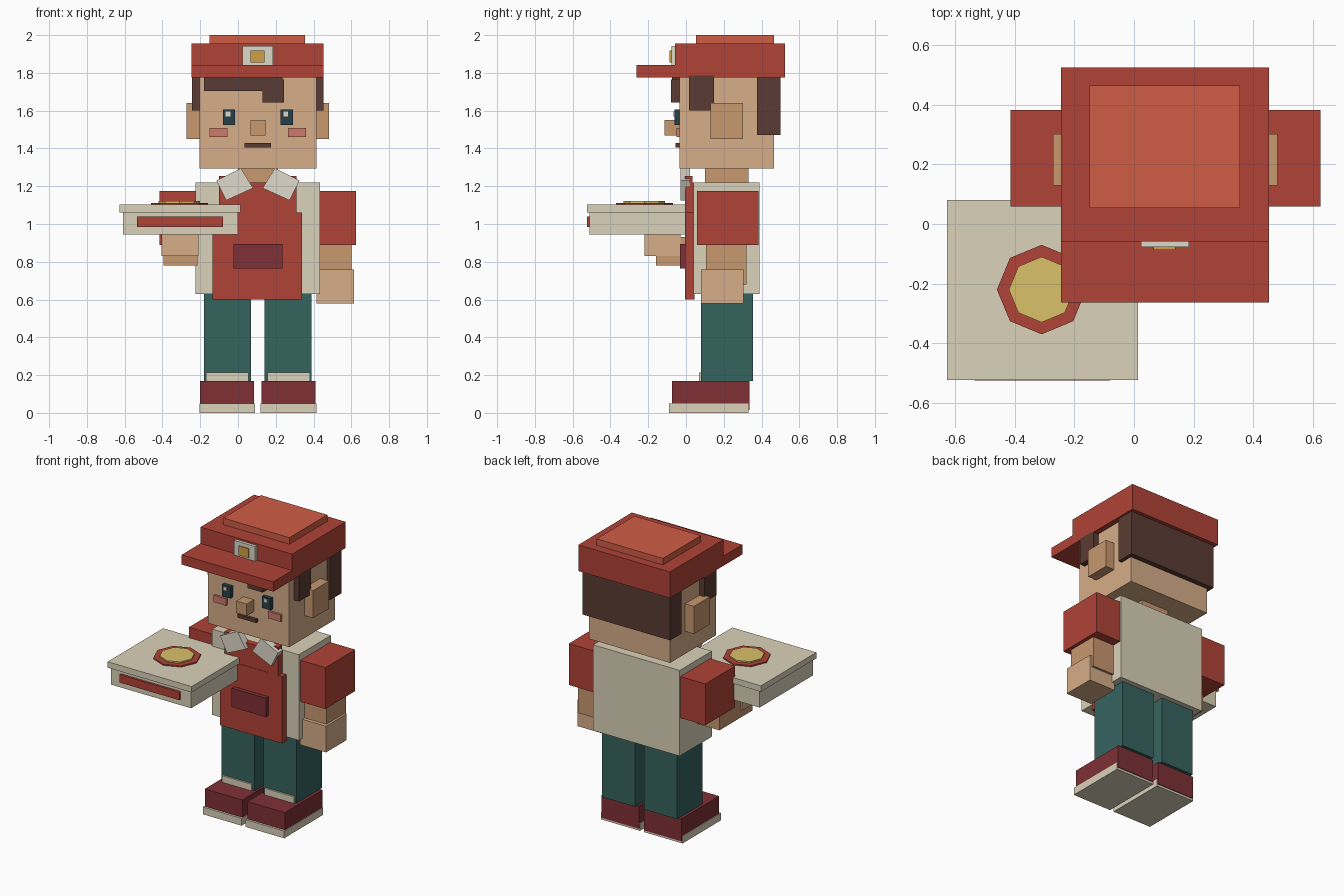
import bpy, bmesh

if "Cube" in bpy.data.objects:
    bpy.data.objects.remove(bpy.data.objects["Cube"])

CX = 0.105  # mirror plane of the body


def srgb(h):
    c = [int(h[i:i + 2], 16) / 255 for i in (0, 2, 4)]
    return [v / 12.92 if v <= 0.04045 else ((v + 0.055) / 1.055) ** 2.4 for v in c] + [1]


def mat(name, h):
    m = bpy.data.materials.new(name)
    m.diffuse_color = srgb(h)
    m.use_nodes = True
    m.node_tree.nodes["Principled BSDF"].inputs["Base Color"].default_value = m.diffuse_color
    return m


RED = mat("red", "B04237")
LIGHT_RED = mat("light_red", "CF5C46")
DARK_RED = mat("dark_red", "7F3035")
CREAM = mat("cream", "DBD2BA")
WHITE = mat("white", "E0DACB")
SKIN = mat("skin", "D7AE89")
SKIN2 = mat("skin_shade", "C8986F")
HAIR = mat("hair", "5B3B33")
TEAL = mat("teal", "35635F")
DARK = mat("dark", "27404A")
BLUSH = mat("blush", "CC7A6A")
GOLD = mat("gold", "D0A043")
CHEESE = mat("cheese", "DBC16B")


def finish(name, bm, m):
    bmesh.ops.recalc_face_normals(bm, faces=bm.faces)
    me = bpy.data.meshes.new(name)
    bm.to_mesh(me)
    bm.free()
    me.materials.append(m)
    ob = bpy.data.objects.new(name, me)
    bpy.context.collection.objects.link(ob)
    return ob


def prism(name, pts, y0, y1, m):
    """Extrude an x-z outline from y0 to y1."""
    bm = bmesh.new()
    f = bm.faces.new([bm.verts.new((x, y0, z)) for x, z in pts])
    g = bmesh.ops.extrude_face_region(bm, geom=[f])["geom"]
    bmesh.ops.translate(bm, vec=(0, y1 - y0, 0),
                        verts=[v for v in g if isinstance(v, bmesh.types.BMVert)])
    return finish(name, bm, m)


def box(name, x0, x1, y0, y1, z0, z1, m):
    return prism(name, [(x0, z0), (x1, z0), (x1, z1), (x0, z1)], y0, y1, m)


def pair(name, x0, x1, y0, y1, z0, z1, m):
    box(name + "_left", x0, x1, y0, y1, z0, z1, m)
    box(name + "_right", 2 * CX - x1, 2 * CX - x0, y0, y1, z0, z1, m)


def octagon(name, x, y, r, z0, z1, m):
    bm = bmesh.new()
    bmesh.ops.create_cone(bm, cap_ends=True, segments=8, radius1=r, radius2=r, depth=z1 - z0)
    bmesh.ops.translate(bm, vec=(x, y, (z0 + z1) / 2), verts=bm.verts)
    return finish(name, bm, m)


# Shoes and legs
pair("sole", 0.12, 0.415, -0.09, 0.33, 0, 0.05, CREAM)
pair("shoe", 0.125, 0.41, -0.075, 0.335, 0.015, 0.17, DARK_RED)
pair("leg", 0.14, 0.39, 0.08, 0.355, 0.17, 0.635, TEAL)
pair("trouser_cuff", 0.155, 0.38, 0.068, 0.09, 0.17, 0.215, CREAM)

# Torso, apron and collar
box("torso", -0.225, 0.435, 0.04, 0.39, 0.63, 1.22, CREAM)
box("apron_skirt", -0.135, 0.34, -0.005, 0.045, 0.60, 1.06, RED)
box("apron_bib", -0.10, 0.31, -0.002, 0.042, 1.06, 1.22, RED)
pair("apron_strap", 0.235, 0.31, -0.005, 0.035, 1.06, 1.255, RED)
box("apron_pocket", -0.025, 0.235, -0.033, 0, 0.765, 0.895, DARK_RED)
collar = [(-0.115, 1.23), (0.015, 1.295), (0.08, 1.19), (-0.063, 1.125)]
prism("collar_left", collar, -0.03, 0.022, WHITE)
prism("collar_right", [(2 * CX - x, z) for x, z in collar], -0.03, 0.022, WHITE)
box("neck", 0.0, 0.21, 0.10, 0.33, 1.20, 1.31, SKIN2)

# Arms: one hanging, one carrying
pair("sleeve", 0.43, 0.625, 0.058, 0.383, 0.89, 1.175, RED)
box("hanging_forearm", 0.43, 0.60, 0.105, 0.32, 0.68, 0.90, SKIN2)
box("hanging_hand", 0.415, 0.615, 0.08, 0.305, 0.58, 0.76, SKIN)
box("carrying_forearm", -0.395, -0.215, -0.16, 0.20, 0.78, 0.93, SKIN2)
box("carrying_hand", -0.405, -0.21, -0.22, -0.03, 0.83, 0.947, SKIN)

# Pizza box
box("box_base", -0.61, 0.0, -0.51, 0.07, 0.945, 1.065, CREAM)
box("box_lid", -0.627, 0.013, -0.523, 0.08, 1.062, 1.103, CREAM)
box("box_label", -0.535, -0.08, -0.525, -0.505, 0.985, 1.04, RED)
octagon("lid_disc", -0.31, -0.22, 0.15, 1.10, 1.112, RED)
octagon("lid_disc_centre", -0.31, -0.22, 0.11, 1.105, 1.121, CHEESE)

# Head and face
box("head", -0.205, 0.415, -0.035, 0.465, 1.295, 1.79, SKIN)
pair("ear", 0.41, 0.482, 0.13, 0.302, 1.45, 1.64, SKIN2)
box("nose", 0.065, 0.145, -0.113, -0.03, 1.468, 1.55, SKIN2)
box("mouth", 0.035, 0.175, -0.055, -0.03, 1.405, 1.428, HAIR)
pair("eye", 0.225, 0.29, -0.06, -0.03, 1.525, 1.605, DARK)
pair("cheek", 0.265, 0.36, -0.05, -0.03, 1.46, 1.508, BLUSH)
for side, x in (("left", -0.067), ("right", 0.24)):
    box("eye_glint_" + side, x, x + 0.026, -0.067, -0.055, 1.57, 1.596, WHITE)

# Hair
box("back_hair", -0.23, 0.44, 0.375, 0.50, 1.47, 1.785, HAIR)
pair("sideburn", 0.40, 0.453, 0.017, 0.148, 1.60, 1.785, HAIR)
box("fringe", -0.18, 0.235, -0.075, -0.03, 1.705, 1.785, HAIR)
box("fringe_lock", 0.13, 0.243, -0.08, -0.03, 1.643, 1.765, HAIR)

# Cap and badge
box("cap", -0.245, 0.453, -0.058, 0.525, 1.775, 1.955, RED)
box("cap_brim", -0.245, 0.453, -0.263, -0.05, 1.775, 1.842, RED)
box("cap_top", -0.15, 0.355, 0.053, 0.465, 1.95, 2.0, LIGHT_RED)
box("badge", 0.023, 0.185, -0.078, -0.05, 1.84, 1.943, WHITE)
box("badge_centre", 0.065, 0.14, -0.087, -0.07, 1.855, 1.918, GOLD)
